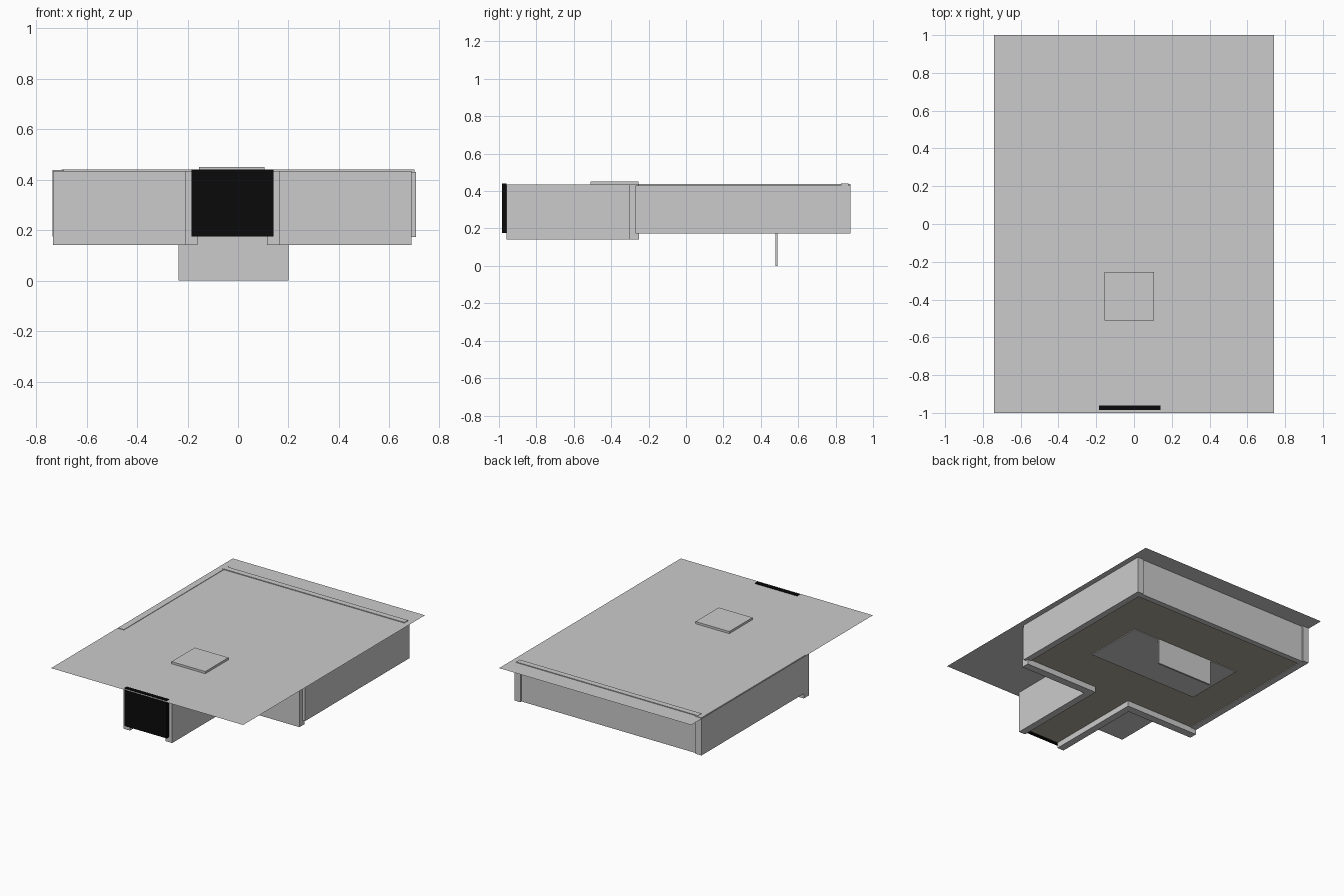
import bpy, bmesh

if "Cube" in bpy.data.objects:
    bpy.data.objects.remove(bpy.data.objects["Cube"])


def mat(name, rgb):
    m = bpy.data.materials.new(name)
    m.diffuse_color = (*rgb, 1)
    m.use_nodes = True
    m.node_tree.nodes["Principled BSDF"].inputs["Base Color"].default_value = m.diffuse_color
    return m


def finish(name, bm, material=None):
    me = bpy.data.meshes.new(name)
    bm.to_mesh(me)
    bm.free()
    ob = bpy.data.objects.new(name, me)
    bpy.context.collection.objects.link(ob)
    if material:
        me.materials.append(material)
    return ob


def box(name, x, y, z, material=None):
    """Axis-aligned box from (min, max) ranges."""
    bm = bmesh.new()
    bmesh.ops.create_cube(bm, size=1)
    for v in bm.verts:
        v.co = [r[0] if c < 0 else r[1] for c, r in zip(v.co, (x, y, z))]
    return finish(name, bm, material)


def sheet(name, outline, z, material=None):
    """Flat single face from an xy outline."""
    bm = bmesh.new()
    bm.faces.new([bm.verts.new((x, y, z)) for x, y in outline])
    return finish(name, bm, material)


black = mat("black", (0.003, 0.003, 0.003))
carpet = mat("dark_floor", (0.42, 0.40, 0.31))

# Ceiling sheet with raised hatch
sheet("ceiling", [(-0.74, -1), (0.74, -1), (0.74, 1), (-0.74, 1)], 0.435)
box("ceiling_hatch", (-0.155, 0.105), (-0.51, -0.255), (0.435, 0.45))

# Room walls
box("left_wall", (-0.735, -0.69), (-0.27, 0.88), (0.175, 0.438))
box("right_wall", (0.66, 0.705), (-0.27, 0.88), (0.173, 0.431))
box("back_wall", (-0.70, 0.70), (0.83, 0.87), (0.175, 0.44))

# Front walls and entrance corridor, mirrored about the room's axis
axis = -0.0225
for side, s in (("left", -1), ("right", 1)):
    def span(a, b):
        return sorted((axis + s * a, axis + s * b))
    box(f"front_wall_{side}", span(0.1375, 0.71), (-0.305, -0.25), (0.14, 0.434))
    box(f"corridor_wall_{side}", span(0.1375, 0.1875), (-0.96, -0.25), (0.14, 0.434))

# Entrance door
box("door", (-0.185, 0.14), (-0.985, -0.96), (0.175, 0.44), black)

# T-shaped floor inside the walls
sheet("floor", [(-0.16, -0.96), (0.115, -0.96), (0.115, -0.26), (0.68, -0.26),
                (0.68, 0.84), (-0.71, 0.84), (-0.71, -0.26), (-0.16, -0.26)],
      0.18, carpet)

# Desk top and its supporting panel
box("desk_top", (-0.45, 0.405), (0.06, 0.49), (0.175, 0.188))
box("desk_panel", (-0.235, 0.2), (0.478, 0.49), (0.0, 0.18))
